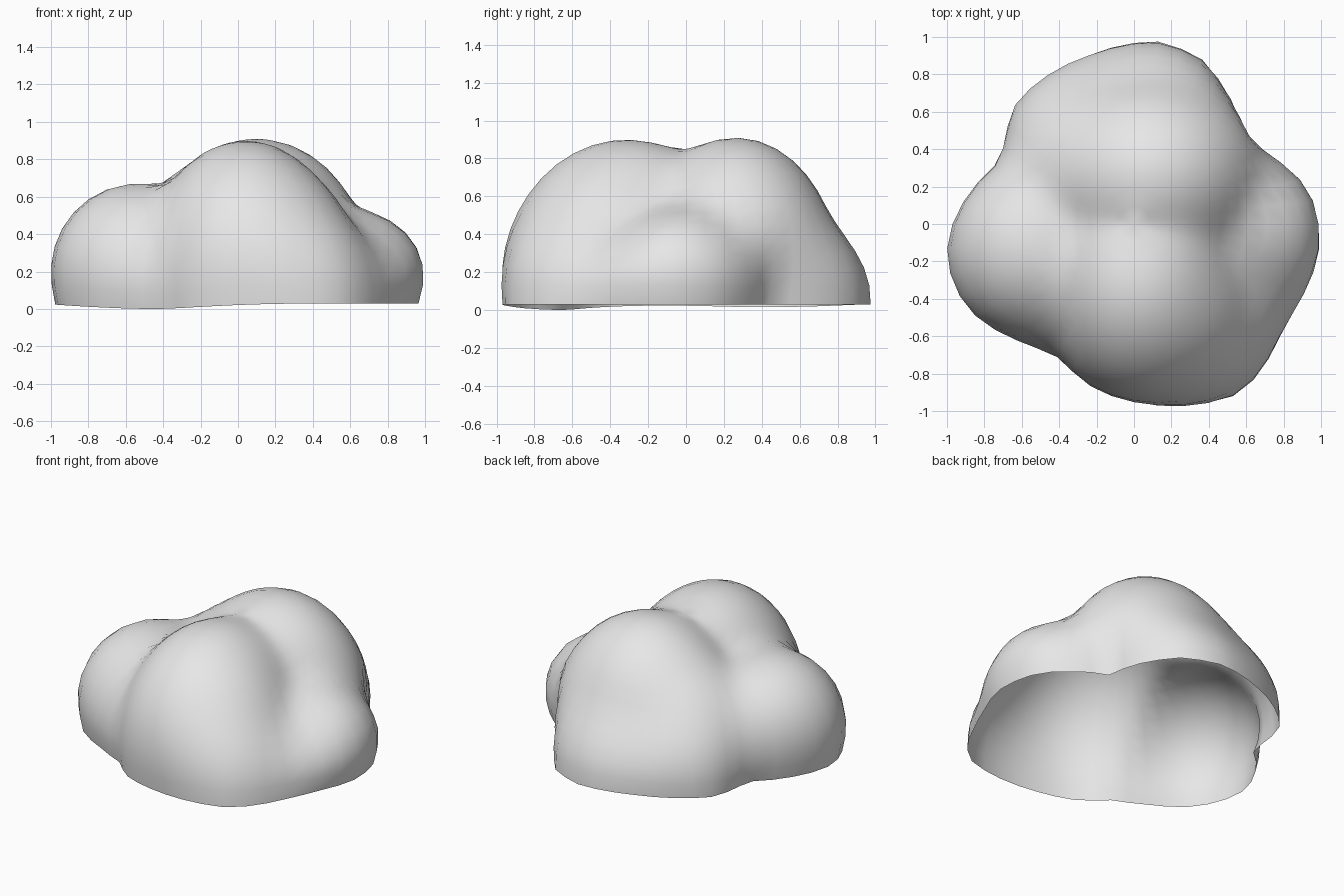
import bpy
import bmesh
from math import atan2, cos, exp, hypot, log, pi, radians, sin, sqrt, tau
from mathutils import Vector

cube = bpy.data.objects.get("Cube")
if cube:
    bpy.data.objects.remove(cube, do_unlink=True)

SEGMENTS, RINGS = 48, 15
BLEND = 15

# Rounded lobes of the billowing shell: centre, radii
LOBES = [
    (Vector((.1, .27, .15)), Vector((.62, .55, .76))),     # back
    (Vector((.04, -.32, .15)), Vector((.55, .65, .75))),   # front
    (Vector((-.55, -.13, .17)), Vector((.46, .49, .5))),   # -x billow
    (Vector((.6, -.03, .15)), Vector((.41, .36, .38))),    # +x billow
    (Vector((.25, -.45, .1)), Vector((.42, .46, .58))),    # front flank
    (Vector((-.28, .28, .12)), Vector((.42, .48, .54))),   # back flank
]

# Plan outline of the shell
OUTLINE = [
    (.12, .99), (.36, .9), (.51, .69), (.57, .44), (.88, .26), (.95, .16),
    (1, -.1), (.94, -.34), (.8, -.58), (.69, -.78), (.58, -.91), (.36, -.97),
    (0, -.95), (-.31, -.82), (-.36, -.72), (-.64, -.62), (-.9, -.45),
    (-1, -.22), (-1, -.08), (-.83, .22), (-.7, .33), (-.64, .65),
    (-.56, .73), (-.25, .91),
]
polar = sorted((atan2(y, x) % tau, hypot(x, y)) for x, y in OUTLINE)
polar = [(polar[-1][0] - tau, polar[-1][1])] + polar + [(polar[0][0] + tau, polar[0][1])]


def outline_radius(angle):
    for (a, ra), (b, rb) in zip(polar, polar[1:]):
        if a <= angle <= b:
            return ra + (rb - ra) * (angle - a) / (b - a)


def lobe_hit(direction, centre, radii):
    """Farthest distance at which a ray from the middle leaves a lobe."""
    d = Vector([p / r for p, r in zip(direction, radii)])
    o = Vector([-p / r for p, r in zip(centre, radii)])
    a, b, c = d.dot(d), d.dot(o), o.dot(o) - 1
    disc = b * b - a * c
    return max(0, (sqrt(disc) - b) / a) if disc > 0 else 0


def shell_radius(angle, rise):
    d = Vector((cos(angle) * cos(rise), sin(angle) * cos(rise), sin(rise)))
    return log(sum(exp(BLEND * lobe_hit(d, c, r)) for c, r in LOBES)) / BLEND


def dip(angle, degrees):
    return max(0, cos(angle - radians(degrees))) ** 6


def shell_point(angle, rise, fit):
    # The outline rules near the rim, the lobes rule higher up
    t = min(1, rise / .65)
    weight = 1 - t * t * (3 - 2 * t)
    r = shell_radius(angle, rise) * fit ** weight
    # Rim dips towards the ground in the two hollows of the outline
    rim = .03 - .03 * dip(angle, 235) - .015 * dip(angle, 150)
    return Vector((r * cos(rise) * cos(angle), r * cos(rise) * sin(angle),
                   r * sin(rise) + rim * weight))


# Rings of points rising from the open rim to the crown
rises = [i * pi / 2 / RINGS for i in range(RINGS)]
bm = bmesh.new()
rings = [[] for _ in rises]
for s in range(SEGMENTS):
    angle = s * tau / SEGMENTS
    widest = max(shell_radius(angle, e) * cos(e) for e in rises[:RINGS // 2])
    fit = outline_radius(angle) / widest
    for ring, rise in zip(rings, rises):
        ring.append(bm.verts.new(shell_point(angle, rise, fit)))
crown = bm.verts.new((0, 0, shell_radius(0, pi / 2)))

for s in range(SEGMENTS):
    n = (s + 1) % SEGMENTS
    for low, high in zip(rings, rings[1:]):
        bm.faces.new((low[s], low[n], high[n], high[s]))
    bm.faces.new((rings[-1][s], rings[-1][n], crown))

# Soften the creases between the lobes
inner = [v for v in bm.verts if not v.is_boundary]
bmesh.ops.smooth_vert(bm, verts=inner, factor=.3,
                      use_axis_x=True, use_axis_y=True, use_axis_z=True)

mesh = bpy.data.meshes.new("billowing_shell")
bm.to_mesh(mesh)
bm.free()
shell = bpy.data.objects.new("billowing_shell", mesh)
bpy.context.collection.objects.link(shell)

# Plain pale grey
grey = bpy.data.materials.new("pale_grey")
grey.use_nodes = True
colour = (.8, .8, .8, 1)
grey.diffuse_color = colour
grey.node_tree.nodes["Principled BSDF"].inputs["Base Color"].default_value = colour
mesh.materials.append(grey)
mesh.shade_smooth()
